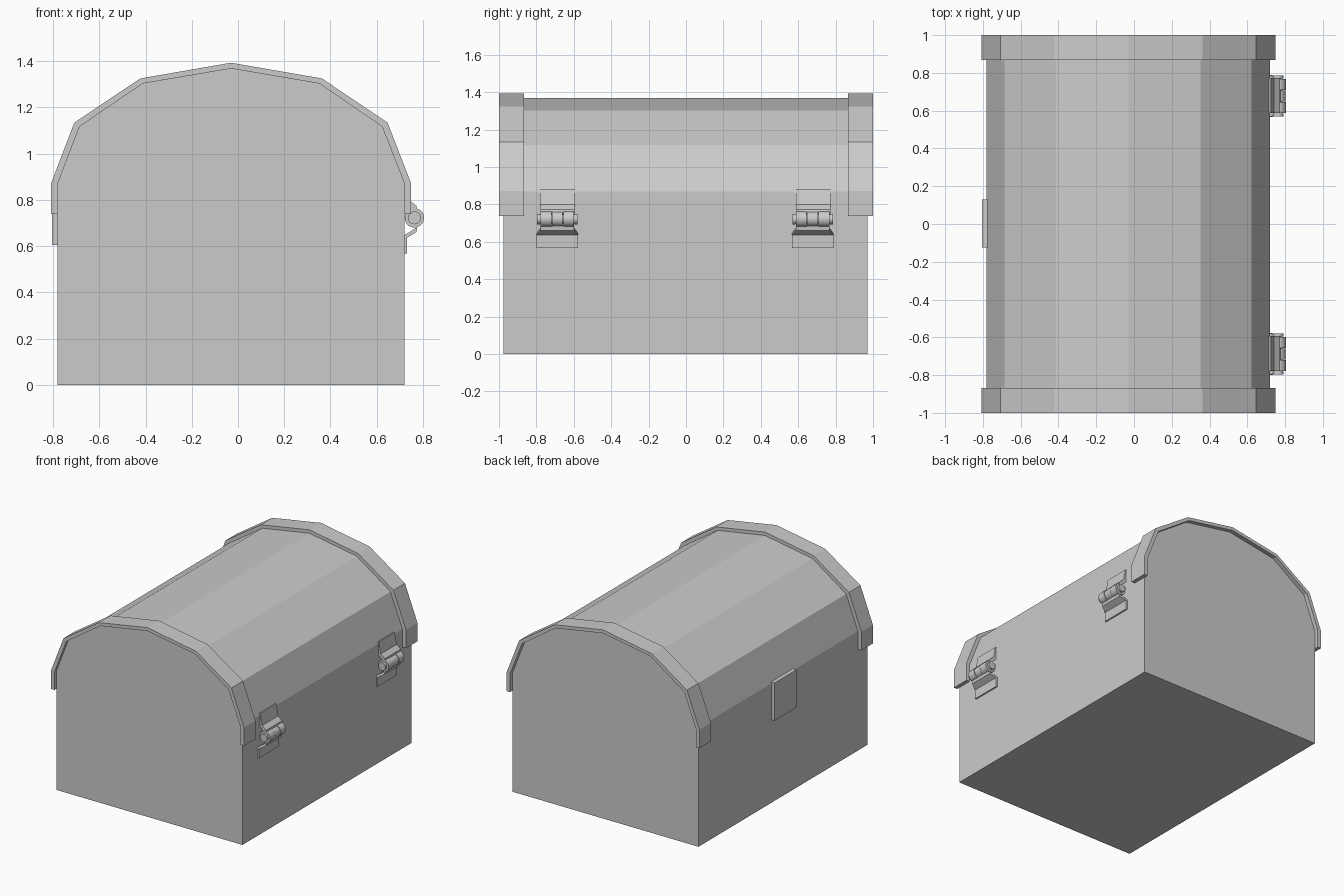
import bpy, math

if "Cube" in bpy.data.objects:
    bpy.data.objects.remove(bpy.data.objects["Cube"])

BOX_L, BOX_R = -0.78, 0.72
Y0, Y1 = -0.977, 0.97
SEAM = 0.738


def make(name, verts, faces):
    me = bpy.data.meshes.new(name)
    me.from_pydata(verts, [], faces)
    ob = bpy.data.objects.new(name, me)
    bpy.context.collection.objects.link(ob)
    return ob


def prism(name, prof, y0, y1):
    # closed convex x-z profile (clockwise from the left) extruded along y
    n = len(prof)
    verts = [(x, y, z) for y in (y0, y1) for x, z in prof]
    faces = [tuple(range(n)[::-1]), tuple(range(n, 2 * n))]
    faces = [tuple(range(n)), tuple(range(2 * n - 1, n - 1, -1))]
    faces += [(i, i + n, (i + 1) % n + n, (i + 1) % n) for i in range(n)]
    return fix(make(name, verts, faces))


def strip(name, inner, outer, halves, yc):
    # thick bent strip: paired inner/outer x-z points with a half width each
    verts, faces = [], []
    for (xi, zi), (xo, zo), h in zip(inner, outer, halves):
        verts += [(xi, yc - h, zi), (xo, yc - h, zo), (xo, yc + h, zo), (xi, yc + h, zi)]
    for k in range(len(inner) - 1):
        a = 4 * k
        faces += [(a + j, a + (j + 1) % 4, a + 4 + (j + 1) % 4, a + 4 + j) for j in range(4)]
    m = len(verts)
    faces += [(3, 2, 1, 0), (m - 4, m - 3, m - 2, m - 1)]
    return fix(make(name, verts, faces))


def fix(ob):
    # consistent outward normals
    import bmesh
    bm = bmesh.new()
    bm.from_mesh(ob.data)
    bmesh.ops.recalc_face_normals(bm, faces=bm.faces)
    bm.to_mesh(ob.data)
    bm.free()
    return ob


def rod(name, x, y, z, r, length, sides=20):
    bpy.ops.mesh.primitive_cylinder_add(vertices=sides, radius=r, depth=length,
                                        location=(x, y, z), rotation=(math.pi / 2, 0, 0))
    ob = bpy.context.object
    ob.name = name
    bpy.ops.object.shade_smooth_by_angle(angle=math.radians(40))
    return ob


# chest body
prism("chest_body", [(BOX_L, 0), (BOX_L, SEAM), (BOX_R, SEAM), (BOX_R, 0)], Y0, Y1)

# faceted domed lid
lid = [(BOX_L, SEAM), (BOX_L, 0.87), (-0.685, 1.117), (-0.412, 1.303), (-0.03, 1.368),
       (0.352, 1.303), (0.623, 1.117), (BOX_R, 0.87), (BOX_R, SEAM)]
prism("lid", lid, Y0, Y1)

# raised bands at both lid ends
rim = [(-0.808, SEAM), (-0.808, 0.873), (-0.708, 1.134), (-0.423, 1.325), (-0.03, 1.393),
       (0.363, 1.325), (0.647, 1.134), (0.748, 0.873), (0.748, SEAM)]
for side, yc in (("front", -0.9335), ("back", 0.9335)):
    strip(side + "_lid_band", lid, rim, [0.0665] * len(lid), yc)

# lock plate on the left side
prism("lock_plate", [(-0.805, 0.605), (-0.805, 0.88), (-0.775, 0.88), (-0.775, 0.605)], -0.125, 0.13)

# hinges on the right side
HX, HZ = 0.763, 0.722
for side, yc in (("front", -0.688), ("back", 0.677)):
    strip(side + "_hinge_lower_leaf",
          [(0.717, 0.568), (0.717, 0.645), (0.765, 0.675), (0.765, 0.69)],
          [(0.731, 0.568), (0.731, 0.636), (0.772, 0.661), (0.776, 0.69)],
          [0.111, 0.111, 0.09, 0.09], yc)
    strip(side + "_hinge_upper_leaf",
          [(0.712, 0.883), (0.718, 0.79), (0.75, 0.76), (0.755, 0.74)],
          [(0.724, 0.883), (0.740, 0.80), (0.772, 0.774), (0.776, 0.75)],
          [0.092] * 4, yc + 0.003)
    for k in (-1, 0, 1):
        rod(f"{side}_hinge_knuckle_{k + 2}", HX, yc + k * 0.061, HZ, 0.042 if k else 0.04, 0.058)
    rod(side + "_hinge_pin", HX, yc, HZ, 0.024, 0.186)
    for s in (-1, 1):
        rod(side + "_hinge_pin_head", HX, yc + s * 0.1, HZ, 0.028, 0.016)
